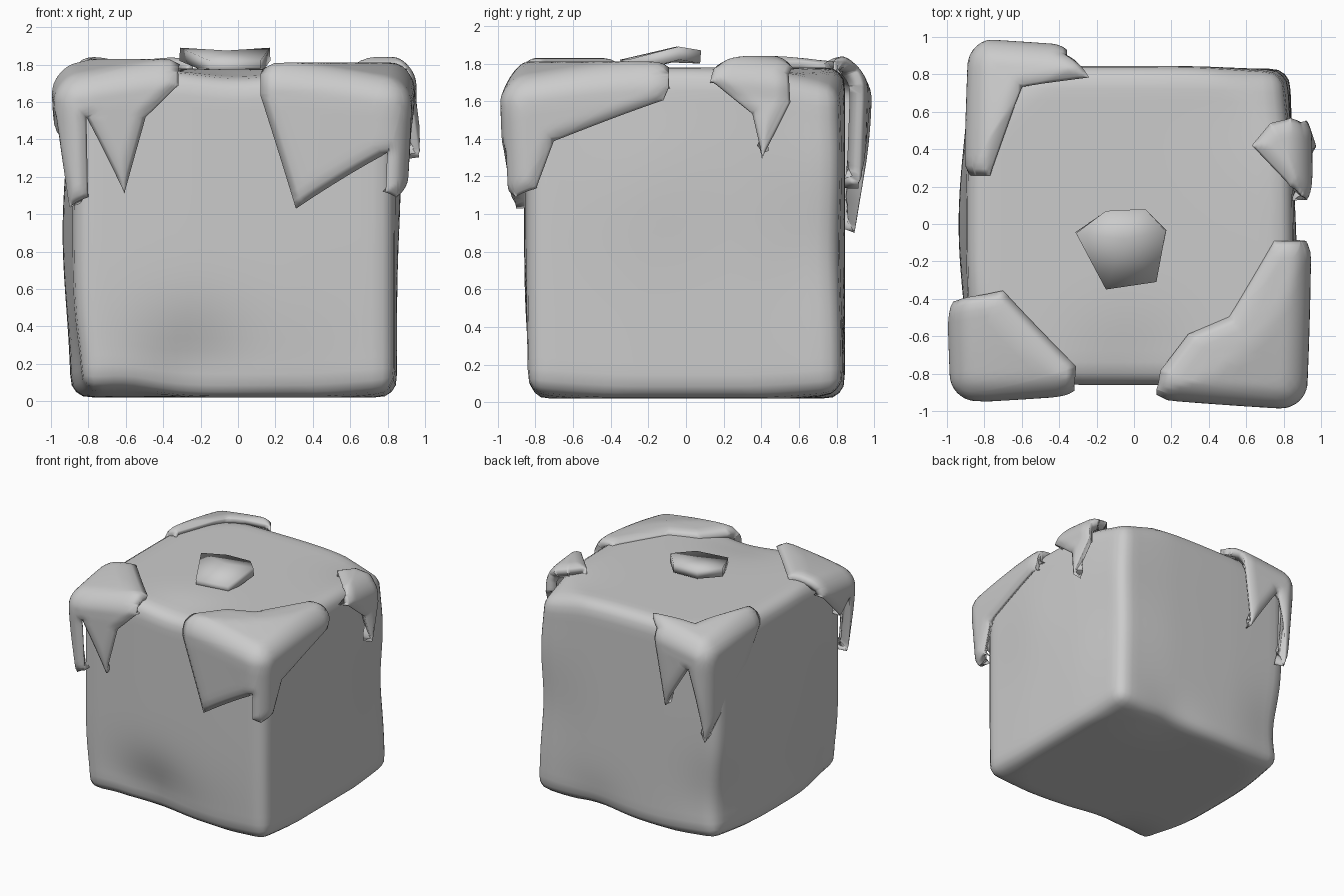
import bpy, bmesh, math
from mathutils import Vector
from mathutils.kdtree import KDTree

if "Cube" in bpy.data.objects:
    bpy.data.objects.remove(bpy.data.objects["Cube"])


def make_object(name, bm, angle=50):
    me = bpy.data.meshes.new(name)
    bm.to_mesh(me)
    bm.free()
    ob = bpy.data.objects.new(name, me)
    bpy.context.collection.objects.link(ob)
    bpy.ops.object.select_all(action='DESELECT')
    ob.select_set(True)
    bpy.context.view_layer.objects.active = ob
    bpy.ops.object.shade_smooth_by_angle(angle=math.radians(angle))
    return ob


def round_to_box(bm, lo, hi, r):
    """Round the sharp box the points lie on; returns each point's outward direction."""
    dirs = []
    for v in bm.verts:
        q = Vector([min(max(c, a + r), b - r) for c, a, b in zip(v.co, lo, hi)])
        d = (v.co - q).normalized()
        if d.length > 0.5:
            v.co = q + d * r
        dirs.append(d)
    return dirs


def soften_corners(bm):
    """Let the upright corners sink inward and toward mid height."""
    for v in bm.verts:
        h = max(0, math.hypot(v.co.x, v.co.y) - 0.9)
        v.co.z -= 0.24 * h * min(max((v.co.z - 1.0) / 0.8, -0.5), 1)
        v.co.x *= 1 - 0.06 * h
        v.co.y *= 1 - 0.06 * h


# Worn block: rounded cube with a few soft dents and bulges
lo, hi = Vector((-0.89, -0.86, 0.02)), Vector((0.85, 0.845, 1.78))
bm = bmesh.new()
bmesh.ops.create_cube(bm, size=1)
bmesh.ops.subdivide_edges(bm, edges=bm.edges[:], cuts=27, use_grid_fill=True)
for v in bm.verts:
    v.co = Vector([a + (c + 0.5) * (b - a) for c, a, b in zip(v.co, lo, hi)])
round_to_box(bm, lo, hi, 0.1)
bumps = [
    ((-0.25, -0.86, 0.12), 0.40, (0, 0.10, 0.0)),
    ((0.3, -0.86, 0.0), 0.5, (0, 0.03, 0.0)),
    ((-0.6, -0.86, 0.0), 0.3, (0.02, 0.0, 0.04)),
    ((0.0, -0.86, 1.78), 0.4, (0, 0, -0.05)),
    ((-0.9, 0.0, 0.9), 0.7, (-0.05, 0, 0)),
    ((-0.9, -0.7, 0.1), 0.35, (0.04, 0, 0)),
    ((-0.9, 0.85, 0.3), 0.45, (0.06, -0.04, 0)),
    ((0.3, 0.85, 0.0), 0.35, (0, -0.03, 0.03)),
    ((0.86, 0.85, 1.78), 0.5, (-0.04, -0.02, -0.06)),
    ((0.86, 0.85, 0.8), 0.5, (-0.03, -0.02, 0)),
    ((0.86, -0.2, 1.2), 0.5, (0.02, 0, 0)),
]
for v in bm.verts:
    p = v.co.copy()
    for c, r, off in bumps:
        v.co += Vector(off) * math.exp(-((p - Vector(c)).length / r) ** 2 * 1.6)
soften_corners(bm)
make_object("block", bm)


def shell(name, polys, corner, taper=0.05, r=0.14, thick=0.08, hug=0.1):
    """Sheet of flat outlines wrapped round a box corner, then thickened inward."""
    X, Y, Z = corner
    bm = bmesh.new()
    for poly in polys:
        bm.faces.new([bm.verts.new(p) for p in poly])
    bmesh.ops.remove_doubles(bm, verts=bm.verts[:], dist=0.0005)
    bmesh.ops.recalc_face_normals(bm, faces=bm.faces[:])
    bm.normal_update()
    up = max(bm.faces, key=lambda f: abs(f.normal.z))
    if up.normal.z < 0:
        bmesh.ops.reverse_faces(bm, faces=bm.faces[:])
    bmesh.ops.triangulate(bm, faces=bm.faces[:])
    bmesh.ops.subdivide_edges(bm, edges=bm.edges[:], cuts=13, use_grid_fill=True)
    far = (-5 * math.copysign(1, X), -5 * math.copysign(1, Y), -5)
    dirs = round_to_box(bm, [min(a, b) for a, b in zip(corner, far)],
                        [max(a, b) for a, b in zip(corner, far)], r)
    # pillow the rim down toward the block
    rim = [v.co.copy() for v in bm.verts if v.is_boundary]
    tree = KDTree(len(rim))
    for i, p in enumerate(rim):
        tree.insert(p, i)
    tree.balance()
    for v, d in zip(bm.verts, dirs):
        v.co -= d * 0.03 * max(0, 1 - tree.find(v.co)[2] / 0.08) ** 2
    for v in bm.verts:
        k = 1 - taper * max(0, Z - 0.2 - v.co.z)
        v.co.x *= k
        v.co.y *= k * (1 - hug * max(0, 0.8 - abs(v.co.x)))
    soften_corners(bm)
    ob = make_object(name, bm)
    mod = ob.modifiers.new("thickness", 'SOLIDIFY')
    mod.thickness = thick
    mod.offset = -1
    return ob


def corner_patch(name, corner, ends, top, front, side, **kw):
    """Three outlines meeting at a corner; ends = where each box edge is left."""
    X, Y, Z = corner
    a, b, c = (ends[0], Y, Z), (X, ends[1], Z), (X, Y, ends[2])
    shell(name, [
        [corner, a] + [(x, y, Z) for x, y in top] + [b],
        [corner, c] + [(x, Y, z) for x, z in front] + [a],
        [corner, b] + [(X, y, z) for y, z in side] + [c],
    ], corner, **kw)


# Dripping caps over three top corners
corner_patch("cap_front_left", (-1.01, -0.97, 1.83), (-0.32, -0.41, 1.04),
             [(-0.31, -0.80), (-0.70, -0.36), (-0.94, -0.40)],
             [(-0.84, 1.10), (-0.83, 1.58), (-0.63, 1.12), (-0.50, 1.54), (-0.32, 1.70)],
             [(-0.42, 1.72), (-0.72, 1.45), (-0.83, 1.58)])
corner_patch("cap_back_left", (-0.91, 1.01, 1.84), (-0.36, 0.26, 0.89),
             [(-0.24, 0.83), (-0.60, 0.75), (-0.77, 0.26)],
             [(-0.70, 1.56), (-0.46, 1.14), (-0.36, 1.70)],
             [(0.26, 1.70), (0.45, 1.40)])
corner_patch("cap_front_right", (0.95, -1.01, 1.81), (0.12, -0.09, 1.10),
             [(0.14, -0.84), (0.29, -0.62), (0.51, -0.51), (0.75, -0.09)],
             [(0.83, 1.13), (0.83, 1.37), (0.32, 1.03), (0.12, 1.64)],
             [(-0.09, 1.68), (-0.12, 1.61), (-0.72, 1.42), (-0.83, 1.15)])

# Small drip over the right edge
X, Z = 0.96, 1.84
e0, e1 = (X, 0.15, Z), (X, 0.55, Z)
shell("drip_right", [
    [e0, e1] + [(x, y, Z) for x, y in
                [(0.85, 0.57), (0.73, 0.54), (0.63, 0.42), (0.84, 0.20)]],
    [e1, e0] + [(X, y, z) for y, z in
                [(0.13, 1.72), (0.35, 1.55), (0.39, 1.32), (0.56, 1.63)]],
], (X, 5, Z), taper=-0.16, hug=0)

# Loose flake on top
bm = bmesh.new()
rim = [(-0.31, -0.05, 1.89), (-0.15, -0.35, 1.82), (0.12, -0.31, 1.82),
       (0.17, -0.04, 1.89), (0.06, 0.08, 1.87), (-0.15, 0.07, 1.87)]
ring = [bm.verts.new(p) for p in rim]
mid = bm.verts.new((-0.06, -0.08, 1.875))
for i, v in enumerate(ring):
    bm.faces.new((mid, v, ring[(i + 1) % len(ring)]))
flake = make_object("flake_top", bm)
mod = flake.modifiers.new("thickness", 'SOLIDIFY')
mod.thickness = 0.07
mod.offset = -1
